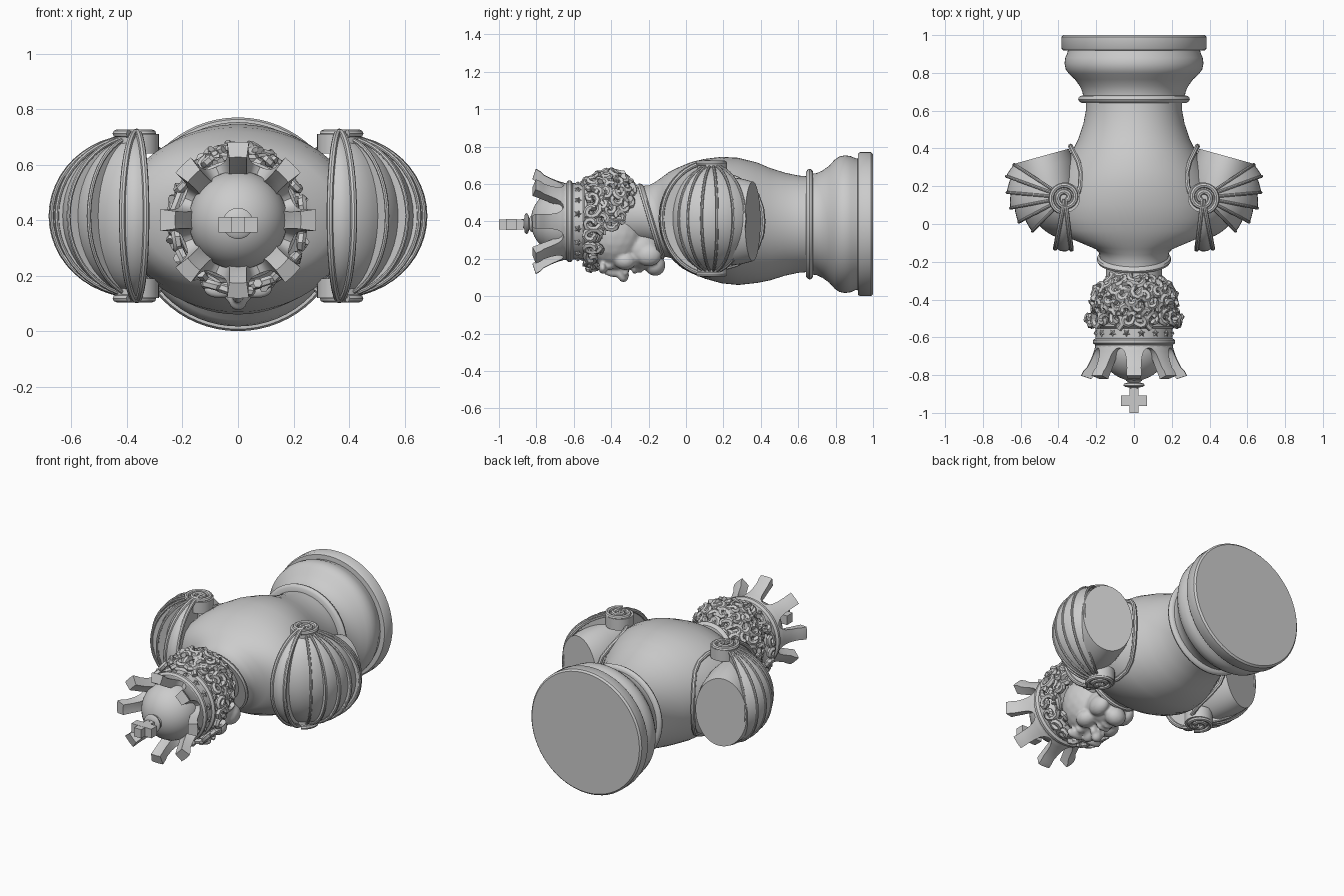
import bpy, bmesh, random
from math import sin, cos, pi, radians, sqrt
from mathutils import Vector, Matrix

if "Cube" in bpy.data.objects:
    bpy.data.objects.remove(bpy.data.objects["Cube"])

random.seed(4)
ZC = 0.385      # height of the piece's long axis
ZH = 0.40       # height of the crown's axis


def finish(name, bm):
    bmesh.ops.recalc_face_normals(bm, faces=bm.faces)
    me = bpy.data.meshes.new(name)
    bm.to_mesh(me)
    bm.free()
    ob = bpy.data.objects.new(name, me)
    bpy.context.collection.objects.link(ob)
    return ob


def skin(bm, rings):
    """Bridge closed rings of points and cap both ends."""
    vs = [[bm.verts.new(p) for p in r] for r in rings]
    n = len(vs[0])
    for a, b in zip(vs, vs[1:]):
        for i in range(n):
            j = (i + 1) % n
            bm.faces.new((a[i], a[j], b[j], b[i]))
    bm.faces.new(vs[0])
    bm.faces.new(vs[-1])


def loft(name, rows, seg=64):
    """Elliptical rings along y: (y, half width, half height, centre z, tilt)."""
    bm = bmesh.new()
    skin(bm, [[(a * cos(t), y + k * b * sin(t), z + b * sin(t))
               for t in (2 * pi * i / seg for i in range(seg))]
              for y, a, b, z, k in rows])
    return finish(name, bm)


def lathe(name, profile, z, seg=64):
    return loft(name, [(y, r, r, z, 0) for y, r in profile], seg)


def tubes(name, paths, depth, res=2):
    cu = bpy.data.curves.new(name, 'CURVE')
    cu.dimensions = '3D'
    cu.bevel_depth, cu.bevel_resolution, cu.use_fill_caps = depth, res, True
    for path in paths:
        sp = cu.splines.new('POLY')
        sp.points.add(len(path) - 1)
        for q, p in zip(sp.points, path):
            q.co = (*p, 1)
    tmp = bpy.data.objects.new(name + "_tmp", cu)
    bpy.context.collection.objects.link(tmp)
    dg = bpy.context.evaluated_depsgraph_get()
    me = bpy.data.meshes.new_from_object(tmp.evaluated_get(dg))
    bpy.data.objects.remove(tmp)
    ob = bpy.data.objects.new(name, me)
    bpy.context.collection.objects.link(ob)
    return ob


def mirror(ob):
    m = ob.modifiers.new("mirror", 'MIRROR')
    m.use_mirror_merge = False


# Base: foot disc, rounded moulding and waist ring
lathe("base", [(1, .375), (.99, .385), (.93, .385), (.92, .378), (.918, .35), (.905, .353),
               (.88, .364), (.85, .368), (.82, .362), (.795, .345), (.765, .312), (.73, .287),
               (.70, .273), (.68, .27), (.678, .283), (.67, .293), (.66, .296), (.65, .291),
               (.642, .28), (.64, .25)], ZC)

# Torso with slanted collar
loft("torso", [(.66, .255, .255, .385, 0), (.6, .255, .26, .385, 0), (.53, .268, .275, .385, 0),
               (.45, .295, .30, .385, 0), (.38, .33, .322, .393, 0), (.28, .38, .34, .40, 0),
               (.19, .415, .338, .407, 0), (.1, .43, .32, .414, 0), (.03, .425, .298, .42, 0),
               (-.03, .40, .27, .42, -.03), (-.07, .35, .245, .42, -.08),
               (-.10, .27, .222, .41, -.15), (-.12, .21, .205, .405, -.22),
               (-.145, .187, .193, .40, -.28), (-.17, .182, .19, .40, -.3),
               (-.178, .194, .20, .40, -.3), (-.19, .197, .203, .40, -.3),
               (-.202, .19, .195, .40, -.3), (-.203, .15, .16, .40, -.3)])

# Neck
loft("neck", [(-.1, .15, .15, .42, 0), (-.24, .148, .15, .43, 0), (-.4, .155, .16, .43, 0)], 40)

# Face: overlapping forms fused into one skin (centre, radii); x > 0 is repeated at -x
forms = [((0, -.38, .33), (.165, .17, .19)), ((0, -.24, .25), (.128, .12, .11)),
         ((0, -.165, .165), (.062, .055, .057)), ((0, -.375, .145), (.026, .075, .045)),
         ((0, -.335, .112), (.034, .03, .038)), ((.03, -.325, .13), (.02, .02, .022)),
         ((.065, -.445, .15), (.06, .022, .032)), ((.062, -.405, .165), (.03, .02, .025)),
         ((.085, -.325, .19), (.055, .06, .05)), ((0, -.275, .143), (.05, .014, .026)),
         ((0, -.243, .148), (.042, .014, .024)), ((.09, -.2, .22), (.05, .07, .06))]
bm = bmesh.new()
for c, r in forms:
    for s in ((1, -1) if c[0] else (1,)):
        mat = Matrix.Translation((c[0] * s, c[1], c[2])) @ Matrix.Diagonal((*r, 1))
        bmesh.ops.create_icosphere(bm, subdivisions=3, radius=1, matrix=mat)
face = finish("face", bm)
rm = face.modifiers.new("fuse", 'REMESH')
rm.mode, rm.voxel_size, rm.use_smooth_shade = 'VOXEL', .009, True
sm = face.modifiers.new("soften", 'SMOOTH')
sm.factor, sm.iterations = .5, 2

# Hair: an under-layer and many spiral locks
HC, HR = Vector((0, -.405, .42)), Vector((.2, .15, .23))


def is_hair(p):
    return p.y < -.49 or p.z > .22 + (p.y + .5) * 1.4


def lock(c, n):
    u = n.orthogonal().normalized()
    u.rotate(Matrix.Rotation(random.uniform(0, 6.28), 3, n))
    v = n.cross(u)
    st, turn = random.uniform(1, 1.5), random.choice((-1, 1))
    return [c + (u * st * cos(.75 * i) + v * sin(.75 * i) * turn) * .04 * (1 - i / 12) + n * .003 * i
            for i in range(10)]


locks = []
N = 150
for i in range(N):
    h, t = 1 - 2 * (i + .5) / N, i * 2.39996
    d = Vector((sqrt(1 - h * h) * cos(t), h, sqrt(1 - h * h) * sin(t)))
    p = HC + d * HR
    if is_hair(p) and p.y > -.53:
        locks.append(lock(p, Vector((d.x / HR.x, d.y / HR.y, d.z / HR.z)).normalized()))
for i in range(22):
    d = Vector((cos(2 * pi * i / 22), 0, sin(2 * pi * i / 22)))
    locks.append(lock(Vector((0, -.505, .39)) + d * .225, d))
tubes("hair_locks", locks, .017, 1)
bm = bmesh.new()
bmesh.ops.create_uvsphere(bm, u_segments=40, v_segments=30, radius=1,
                          matrix=Matrix.Translation(HC) @ Matrix.Diagonal((*HR, 1)))
bmesh.ops.delete(bm, geom=[v for v in bm.verts if not is_hair(v.co)], context='VERTS')
finish("hair_cap", bm)

# Crown band, dome and finial
lathe("crown_band", [(-.5, .19), (-.52, .205), (-.53, .218), (-.542, .218), (-.552, .204),
                     (-.605, .204), (-.615, .218), (-.63, .218), (-.64, .206), (-.655, .204)], ZH)
lathe("crown_dome", [(-.655 - .175 * sin(radians(a)), .178 * cos(radians(a)))
                     for a in range(0, 89, 8)], ZH, 48)
lathe("finial", [(-.81, .05), (-.83, .042), (-.838, .03), (-.845, .052), (-.855, .056),
                 (-.862, .048), (-.866, .024), (-.88, .024)], .388, 32)

# Eight flaring crown points with rounded gaps between them
bm = bmesh.new()
prong = [(-.645, .205, 22.5), (-.655, .207, 22.5), (-.66, .209, 18), (-.672, .212, 14.5),
         (-.69, .218, 12), (-.72, .23, 10), (-.76, .25, 8.8), (-.79, .268, 8.3), (-.815, .282, 8)]
for k in range(8):
    rings = []
    for y, r, half in prong:
        ang = [radians(45 * k + half * f) for f in (-1, -.5, 0, .5, 1)]
        rings.append([(r * cos(a), y + .012 * (r > .26), ZH + r * sin(a)) for a in ang] +
                     [((r - .055) * cos(a), y - .006, ZH + (r - .055) * sin(a))
                      for a in reversed(ang)])
    skin(bm, rings)
finish("crown_points", bm)

# Small stars round the band
bm = bmesh.new()
for k in range(16):
    a = 2 * pi * (k + .5) / 16
    mat = (Matrix.Translation((.206 * cos(a), -.578, ZH + .206 * sin(a)))
           @ Vector((cos(a), 0, sin(a))).to_track_quat('Z', 'Y').to_matrix().to_4x4())
    ring = [mat @ Vector((q * cos(i * pi / 5), q * sin(i * pi / 5), -.004))
            for i in range(10) for q in ((.024, .011)[i % 2],)]
    vs = [bm.verts.new(p) for p in ring]
    tip = bm.verts.new(mat @ Vector((0, 0, .012)))
    for i in range(10):
        bm.faces.new((vs[i], vs[(i + 1) % 10], tip))
finish("band_stars", bm)

# Cross on top
bm = bmesh.new()
for y, size in ((-.935, (.05, .13, .055)), (-.935, (.14, .056, .057))):
    bmesh.ops.create_cube(bm, size=1, matrix=Matrix.Translation((0, y, .383)) @ Matrix.Diagonal((*size, 1)))
finish("cross", bm)

# Shoulder guards: overlapping plates fanned round a pivot line through the scrolls
PX, PY, PZ = .365, .14, .415


def arc(deg, r, h, n=24):
    t = radians(deg)
    ph = [radians(-88 + 176 * i / n) for i in range(n + 1)]
    return [(PX + r * cos(f) * cos(t), PY + r * cos(f) * sin(t), PZ + h * sin(f)) for f in ph]


bm = bmesh.new()
plates = [(33, 20, .322, .332), (20, 5, .305, .31), (5, -11, .288, .296), (-11, -28, .272, .28),
          (-28, -46, .24, .25), (-46, -80, .20, .215)]
for t0, t1, r0, r1 in plates:
    skin(bm, [arc(t0 + (t1 - t0) * i / 5, r0 + (r1 - r0) * i / 5, .285) for i in range(6)])
mirror(finish("shoulder_plates", bm))
mirror(tubes("plate_rims", [arc(t1, r1 - .002, .287) for _, t1, _, r1 in plates[:-1]]
             + [arc(33, .322, .287)], .008))

# Front flange of each guard, with rolled edge
bm = bmesh.new()
skin(bm, [arc(t, r, .30) for t, r in ((-97, .275), (-91, .285), (-85, .285), (-79, .27))])
mirror(finish("shoulder_flange", bm))
mirror(tubes("flange_rims", [arc(-97, .277, .303), arc(-79, .274, .303)], .012))

# Scrolls above and below each guard
bm = bmesh.new()
spirals = []
for s in (1, -1):
    bmesh.ops.create_cone(bm, cap_ends=True, segments=32, radius1=.08, radius2=.08, depth=.07,
                          matrix=Matrix.Translation((PX, PY, PZ + s * .26)))
    spirals.append([(PX + (.08 - .0018 * i) * cos(i * .33 - 1.2),
                     PY + (.08 - .0018 * i) * sin(i * .33 - 1.2), PZ + s * .297) for i in range(38)])
mirror(finish("scroll_discs", bm))
mirror(tubes("scrolls", spirals, .014))

# Cut-off arms
arm = loft("arm_stump", [(0, .155, .213, 0, 0), (-.06, .165, .228, 0, 0), (-.15, .165, .24, 0, 0),
                         (-.27, .14, .24, 0, 0)], 48)
arm.data.transform(Matrix.Translation((.495, .357, .40)) @ Matrix.Rotation(radians(-15.5), 4, 'Z'))
mirror(arm)

# Sleeve trim between arm and torso
side = [(.31, .13, .665), (.285, .2, .65), (.28, .27, .63), (.295, .33, .595), (.32, .38, .54),
        (.333, .405, .47)]
mirror(tubes("sleeve_trim", [side + [(.336, .412, .40)] +
                             [(x, y, .80 - z) for x, y, z in reversed(side)]], .013))

# Smooth shading with sharp edges kept
bpy.ops.object.select_all(action='DESELECT')
for ob in bpy.context.collection.objects:
    ob.select_set(True)
    bpy.context.view_layer.objects.active = ob
bpy.ops.object.shade_smooth_by_angle(angle=radians(35))
